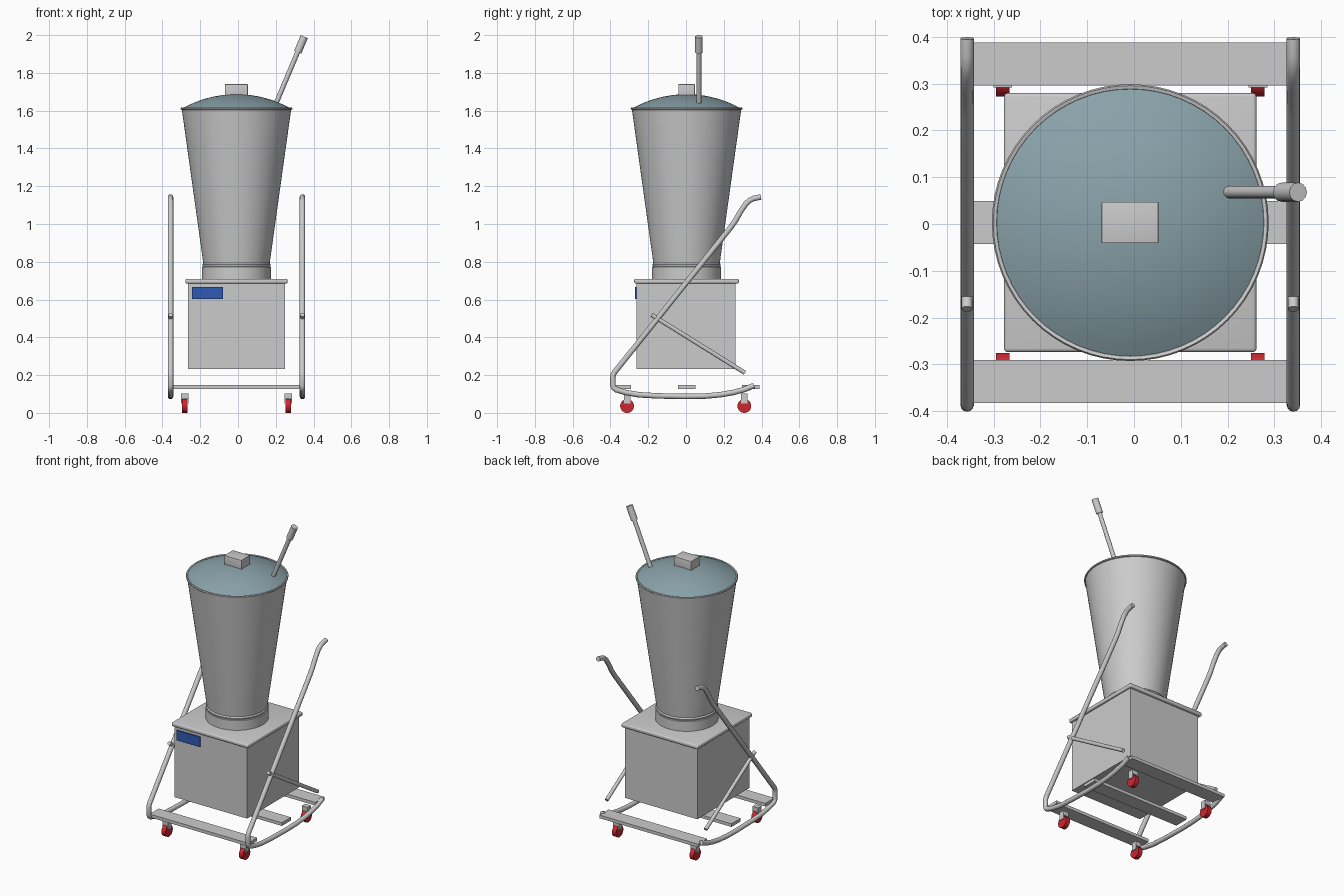
import bpy, bmesh, math
from mathutils import Vector

if "Cube" in bpy.data.objects:
    bpy.data.objects.remove(bpy.data.objects["Cube"])

CX, CY = -0.008, 0.003   # axis of the body


def material(name, rgb):
    m = bpy.data.materials.new(name)
    m.diffuse_color = (*rgb, 1)
    m.use_nodes = True
    m.node_tree.nodes["Principled BSDF"].inputs["Base Color"].default_value = m.diffuse_color
    return m


RED = material("red", (0.62, 0.02, 0.03))
BLUE = material("blue", (0.03, 0.1, 0.45))
LID = material("lid_tint", (0.25, 0.36, 0.4))


def finish(ob, name, mat=None, smooth=True):
    ob.name = name
    if mat:
        ob.data.materials.append(mat)
    bpy.ops.object.select_all(action='DESELECT')
    ob.select_set(True)
    bpy.context.view_layer.objects.active = ob
    if smooth:
        bpy.ops.object.shade_smooth_by_angle(angle=math.radians(35))
    return ob


def box(name, x, y, z, mat=None, bevel=0):
    """Box from (min, max) ranges on each axis."""
    bm = bmesh.new()
    bmesh.ops.create_cube(bm, size=1)
    for v in bm.verts:
        v.co = Vector([(r[0] + r[1]) / 2 + c * (r[1] - r[0]) for c, r in zip(v.co, (x, y, z))])
    if bevel:
        bmesh.ops.bevel(bm, geom=bm.edges[:], offset=bevel, segments=3, profile=0.5, affect='EDGES')
    me = bpy.data.meshes.new(name)
    bm.to_mesh(me)
    bm.free()
    ob = bpy.data.objects.new(name, me)
    bpy.context.collection.objects.link(ob)
    return finish(ob, name, mat, bool(bevel))


def lathe(name, profile, mat=None):
    """Revolve (radius, z) points about the body axis."""
    bm = bmesh.new()
    vs = [bm.verts.new((CX + r, CY, z)) for r, z in profile]
    es = [bm.edges.new(p) for p in zip(vs, vs[1:])]
    bmesh.ops.spin(bm, geom=vs + es, cent=(CX, CY, 0), axis=(0, 0, 1),
                   angle=math.tau, steps=64, use_merge=True)
    bmesh.ops.remove_doubles(bm, verts=bm.verts[:], dist=1e-5)
    bmesh.ops.recalc_face_normals(bm, faces=bm.faces[:])
    me = bpy.data.meshes.new(name)
    bm.to_mesh(me)
    bm.free()
    ob = bpy.data.objects.new(name, me)
    bpy.context.collection.objects.link(ob)
    return finish(ob, name, mat)


def tube(name, pts, radius):
    cu = bpy.data.curves.new(name, 'CURVE')
    cu.dimensions = '3D'
    cu.bevel_depth = radius
    cu.bevel_resolution = 4
    cu.use_fill_caps = True
    sp = cu.splines.new('POLY')
    sp.points.add(len(pts) - 1)
    for p, co in zip(sp.points, pts):
        p.co = (*co, 1)
    ob = bpy.data.objects.new(name, cu)
    bpy.context.collection.objects.link(ob)
    bpy.ops.object.select_all(action='DESELECT')
    ob.select_set(True)
    bpy.context.view_layer.objects.active = ob
    bpy.ops.object.convert(target='MESH')
    return finish(bpy.context.view_layer.objects.active, name)


# Motor housing, its top plate and the badge
box("motor_housing", (CX - 0.256, CX + 0.256), (-0.262, 0.262), (0.233, 0.69))
box("top_plate", (CX - 0.27, CX + 0.27), (CY - 0.277, CY + 0.277), (0.685, 0.71), bevel=0.008)
box("badge", (-0.243, -0.08), (-0.27, -0.26), (0.603, 0.667), BLUE)

# Collar and tapered jar with a rolled rim
lathe("collar", [(0, 0.70), (0.182, 0.70), (0.182, 0.772), (0.175, 0.776), (0, 0.776)])
jar = [(0, 0.775), (0.178, 0.775), (0.181, 0.785), (0.176, 0.794), (0.289, 1.604),
       (0.295, 1.606), (0.296, 1.611), (0.293, 1.616), (0.286, 1.614), (0.281, 1.604),
       (0.168, 0.794), (0, 0.794)]
lathe("jar", jar)

# Domed lid with a block handle
A, H = 0.287, 0.075
R = (A * A + H * H) / (2 * H)
top = math.asin(A / R)
cap = [(R * math.sin(top * i / 12), 1.612 + H - R + R * math.cos(top * i / 12)) for i in range(13)]
lathe("lid", cap + [(A, 1.608), (0, 1.608)], LID)
box("lid_handle", (-0.069, 0.052), (-0.041, 0.047), (1.67, 1.74), bevel=0.002)

# Lever rod and grip
tube("lever_rod", [(0.2, 0.068, 1.635), (0.32, 0.068, 1.92)], 0.013)
tube("lever_grip", [(0.316, 0.068, 1.91), (0.351, 0.068, 1.992)], 0.0205)

# Side frames: handle, sloping leg and curved runner, plus a brace
path = [(0.397, 1.143), (0.36, 1.136), (0.338, 1.126), (0.318, 1.108), (0.29, 1.068),
        (0.262, 1.018), (0.235, 0.98), (-0.378, 0.215), (-0.385, 0.203), (-0.387, 0.19),
        (-0.387, 0.145), (-0.382, 0.132), (-0.368, 0.122), (-0.32, 0.108), (-0.25, 0.096),
        (-0.15, 0.09), (0, 0.087), (0.1, 0.089), (0.18, 0.096), (0.25, 0.108),
        (0.31, 0.124), (0.36, 0.145)]
for side, s in (("left", -1), ("right", 1)):
    x = CX + s * 0.349
    tube(f"{side}_frame", [(x, y, z) for y, z in path], 0.0145)
    tube(f"{side}_brace", [(x, -0.182, 0.519), (x, 0.312, 0.212)], 0.0115)

# Cross slats
for name, y in (("front", -0.337), ("middle", 0.003), ("back", 0.342)):
    box(f"{name}_slat", (CX - 0.347, CX + 0.347), (y - 0.046, y + 0.046), (0.127, 0.147))

# Casters: wheel in a small fork
for side, x in (("left", -0.281), ("right", 0.265)):
    for end, y in (("front", -0.312), ("back", 0.309)):
        bpy.ops.mesh.primitive_cylinder_add(vertices=32, radius=0.0365, depth=0.029,
                                            location=(x, y, 0.0365),
                                            rotation=(0, math.pi / 2, 0))
        finish(bpy.context.object, f"{end}_{side}_wheel", RED)
        box(f"{end}_{side}_fork_top", (x - 0.02, x + 0.02), (y - 0.017, y + 0.017), (0.074, 0.102))
        for s in (-1, 1):
            px = x + s * 0.0175
            box(f"{end}_{side}_fork_arm", (px - 0.0025, px + 0.0025),
                (y - 0.017, y + 0.017), (0.05, 0.076))
